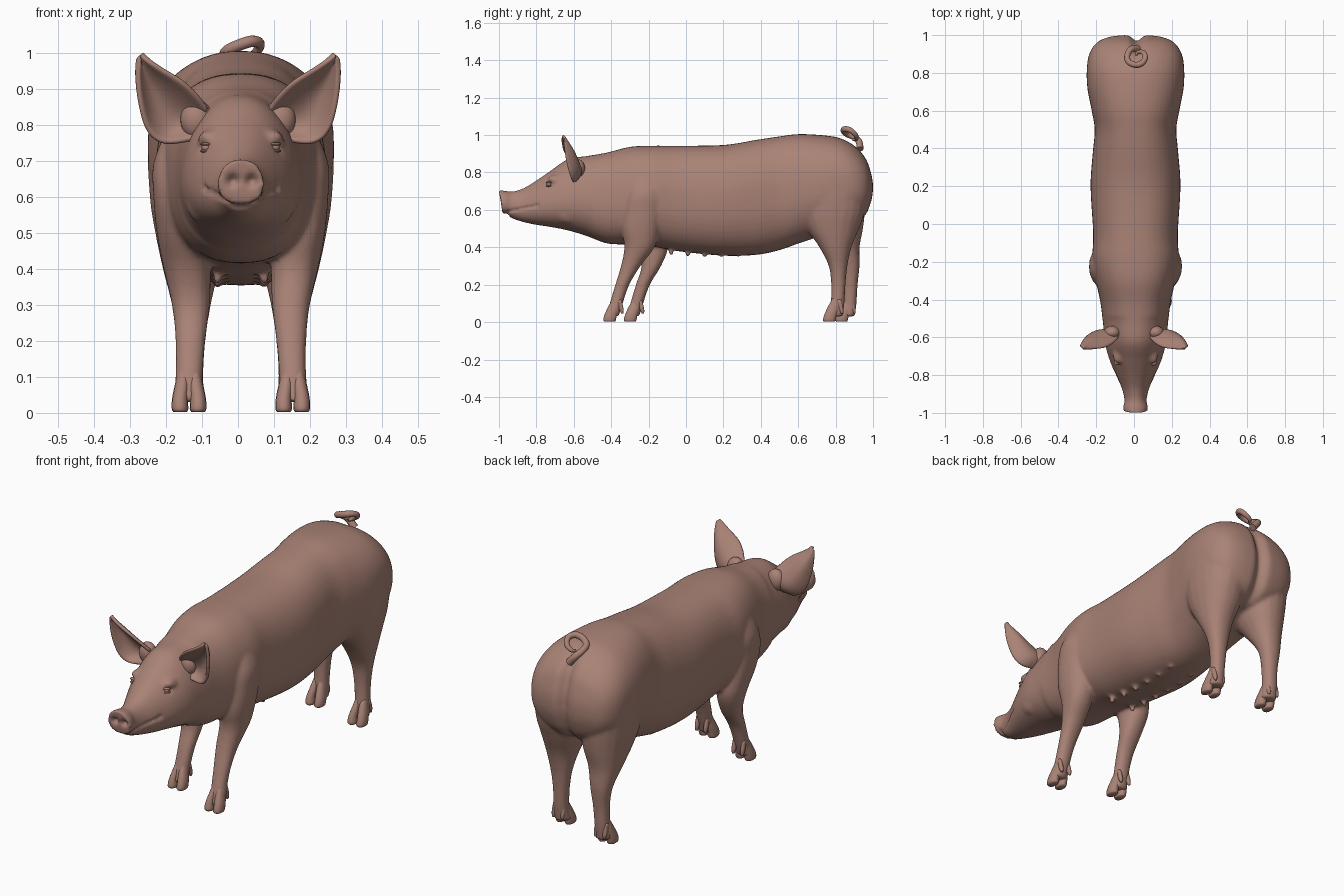
import bpy, bmesh, math
from mathutils import Vector, Matrix

if "Cube" in bpy.data.objects:
    bpy.data.objects.remove(bpy.data.objects["Cube"])

skin = bpy.data.materials.new("pink_brown_skin")
skin.diffuse_color = (0.40, 0.225, 0.18, 1)
skin.use_nodes = True
skin.node_tree.nodes["Principled BSDF"].inputs["Base Color"].default_value = skin.diffuse_color


def spline(rows, steps):
    """Catmull-Rom through rows of numbers."""
    p = [rows[0]] + list(rows) + [rows[-1]]
    out = []
    for i in range(1, len(p) - 2):
        for s in range(steps):
            t = s / steps
            out.append([0.5 * (2 * b + (c - a) * t + (2 * a - 5 * b + 4 * c - d) * t * t
                               + (3 * b - a - 3 * c + d) * t ** 3)
                        for a, b, c, d in zip(*p[i - 1:i + 3])])
    return out + [list(rows[-1])]


def loft(bm, rings):
    loops = [[bm.verts.new(q) for q in r] for r in rings]
    n = len(loops[0])
    for a, b in zip(loops, loops[1:]):
        for i in range(n):
            bm.faces.new((a[i], a[(i + 1) % n], b[(i + 1) % n], b[i]))
    bm.faces.new(loops[0][::-1])
    bm.faces.new(loops[-1])


def circle(n, e=2.0):
    """Unit superellipse points."""
    for i in range(n):
        c, s = math.cos(math.tau * i / n), math.sin(math.tau * i / n)
        yield math.copysign(abs(c) ** (2 / e), c), math.copysign(abs(s) ** (2 / e), s)


def upright(bm, rows, n=20, steps=4, e=2.2):
    """Loft stacked along z from rows of z, x0, x1, y0, y1."""
    loft(bm, [[((a + b) / 2 + (b - a) / 2 * u, (c + d) / 2 + (d - c) / 2 * v, z)
               for u, v in circle(n, e)] for z, a, b, c, d in spline(rows, steps)])


def ball(bm, at, size, seg=16):
    bmesh.ops.create_uvsphere(bm, u_segments=seg, v_segments=seg // 2, radius=1,
                              matrix=Matrix.Translation(at) @ Matrix.Diagonal((*size, 1)))


def finish(bm, name):
    bmesh.ops.recalc_face_normals(bm, faces=bm.faces)
    me = bpy.data.meshes.new(name)
    bm.to_mesh(me)
    bm.free()
    me.materials.append(skin)
    me.shade_smooth()
    ob = bpy.data.objects.new(name, me)
    bpy.context.collection.objects.link(ob)
    return ob


def bake(ob):
    """Apply the modifiers of an object."""
    dg = bpy.context.evaluated_depsgraph_get()
    me = bpy.data.meshes.new_from_object(ob.evaluated_get(dg))
    ob.modifiers.clear()
    ob.data = me
    me.shade_smooth()


# Trunk and head: y, bottom, top, half width, top narrowing
trunk = [
    (-1.0, .578, .705, .064, .08), (-.965, .578, .702, .063, .08), (-.93, .555, .698, .058, .12),
    (-.87, .535, .715, .072, .15), (-.80, .52, .757, .102, .18), (-.72, .508, .812, .134, .2),
    (-.63, .49, .872, .158, .2), (-.53, .46, .888, .170, .12), (-.42, .42, .907, .184, .08),
    (-.30, .415, .937, .210, .03), (-.18, .405, .943, .228, 0), (-.05, .38, .943, .224, 0),
    (.2, .355, .947, .238, 0), (.38, .36, .975, .226, 0), (.5, .385, .993, .216, 0),
    (.6, .42, 1.005, .232, 0), (.72, .46, 1.0, .255, 0), (.82, .50, .985, .258, 0),
    (.90, .52, .945, .245, 0), (.96, .57, .88, .205, 0), (.99, .64, .80, .14, 0), (1.0, .69, .75, .06, 0)]
bm = bmesh.new()
rings = []
for y, lo, hi, w, egg in spline(trunk, 5):
    e = 2.15 if y < -.5 else 2.35
    rings.append([(.008 + w * u * (1 - egg * v), y, (lo + hi) / 2 + (hi - lo) / 2 * v)
                  for u, v in circle(48, e)])
loft(bm, rings)

# Legs: z, inner x, outer x, front y, back y
front_leg = [(.03, .107, .19, -.425, -.36), (.1, .106, .182, -.408, -.338), (.2, .098, .182, -.378, -.303),
             (.3, .086, .192, -.348, -.243), (.4, .083, .215, -.33, -.168), (.5, .08, .234, -.345, -.14),
             (.6, .07, .243, -.34, -.12), (.7, .07, .242, -.32, -.12), (.82, .09, .19, -.28, -.16)]
hind_leg = [(.03, .098, .182, .76, .838), (.1, .104, .178, .773, .847), (.2, .098, .178, .776, .853),
            (.3, .083, .192, .763, .863), (.4, .058, .217, .713, .885), (.5, .02, .238, .648, .925),
            (.6, .005, .253, .62, .958), (.75, .005, .255, .63, .965), (.87, .04, .2, .70, .91)]


def stride(z, amount, side):
    """Legs on one side stand further back."""
    return amount * max(0, min(1, (.6 - z) / .3)) if side < 0 else 0


for side in (1, -1):
    for rows, amount in ((front_leg, .11), (hind_leg, .065)):
        upright(bm, [(z, .008 + side * a, .008 + side * b, c + stride(z, amount, side), d + stride(z, amount, side))
                     for z, a, b, c, d in rows])
    # Teats along the belly
    for i in range(6):
        y = -.08 + i * .09
        ball(bm, (.008 + side * .065, y, .378 - .012 * math.sin(i * .6)), (.014, .014, .024))
    # Brow and cheek volume
    ball(bm, (.008 + side * .085, -.69, .755), (.035, .05, .032))
    ball(bm, (.008 + side * .10, -.62, .60), (.055, .10, .08))

# Fuse into one smooth hide
body = finish(bm, "body")
m = body.modifiers.new("fuse", 'REMESH')
m.mode = 'VOXEL'
m.voxel_size = .009
m = body.modifiers.new("soften", 'SMOOTH')
m.factor = .5
m.iterations = 7
bake(body)

# Sculpted details: centre, radius, displacement
marks = []
for s in (-1, 1):
    marks += [((.012 + s * .026, -.995, .645), .014, (0, .03, 0)),      # nostril
              ((.008 + s * .095, -.725, .737), .020, (-s * .006, .008, 0)),  # eye socket
              ((.008 + s * .095, -.715, .770), .022, (s * .004, -.008, 0)),  # brow
              ((.008 + s * .09, -.79, .625), .016, (-s * .008, 0, 0))]  # mouth corner
for v in body.data.vertices:
    p = v.co
    move = Vector()
    for c, r, d in marks:
        q = (p - Vector(c)).length_squared / (r * r)
        if q < 9:
            move += Vector(d) * math.exp(-q)
    # Mouth line
    if -.972 < p.y < -.79:
        zm = .588 + (p.y + .97) * .2
        g = math.exp(-((p.z - zm) / .007) ** 2)
        move.x -= math.copysign(.010, p.x - .01) * g * min(1, abs(p.x - .01) / .02)
    # Tilted snout disc
    if p.y < -.94:
        move.y -= (p.z - .70) * .16 * min(1, (-.94 - p.y) / .04)
    # Cleft between the hams
    if p.y > .8 and p.z > .42:
        move.y -= .03 * math.exp(-((p.x - .015) / .03) ** 2) * min(1, (p.y - .8) / .15) * min(1, (1 - p.z) / .08)
    v.co = p + move

# Cloven feet: two toes and two dewclaws each
for side in (1, -1):
    for label, yf, amount in (("front", -.44, .11), ("hind", .735, .065)):
        bm = bmesh.new()
        y = yf + (amount if side < 0 else 0)
        cx = .008 + side * .144
        for s in (-1, 1):
            x = cx + s * .025
            upright(bm, [(.003, x - .019, x + .019, y + .002, y + .062), (.012, x - .023, x + .023, y - .003, y + .066),
                         (.04, x - .022, x + .022, y + .004, y + .072), (.08, x - s * .006 - .02, x - s * .006 + .02, y + .022, y + .085),
                         (.13, x - s * .012 - .014, x - s * .012 + .014, y + .05, y + .085)], 14, 3)
            upright(bm, [(.045, x - .006, x + .006, y + .094, y + .106), (.07, x - .011, x + .011, y + .082, y + .107),
                         (.12, x - .009, x + .009, y + .07, y + .095)], 10, 3)
        finish(bm, f"{label}_hoof_{'right' if side > 0 else 'left'}")

# Ears: inner x, z, y, outer x, z, y, cup depth
ear = [(.085, .845, -.605, .10, .765, -.60, .03), (.115, .885, -.635, .20, .748, -.605, .055),
       (.155, .922, -.655, .25, .782, -.62, .06), (.205, .952, -.662, .273, .86, -.64, .05),
       (.245, .978, -.664, .28, .935, -.65, .025), (.268, .998, -.66, .276, .985, -.655, .004)]
for side in (1, -1):
    bm = bmesh.new()
    grid = []
    for xi, zi, yi, xo, zo, yo, cup in spline(ear, 4):
        grid.append([bm.verts.new((side * (xi + (xo - xi) * t), yi + (yo - yi) * t + cup * (1 - (2 * t - 1) ** 2),
                                   zi + (zo - zi) * t)) for t in [k / 12 for k in range(13)]])
    for a, b in zip(grid, grid[1:]):
        for i in range(12):
            bm.faces.new((a[i], a[i + 1], b[i + 1], b[i]))
    ob = finish(bm, "ear_right" if side > 0 else "ear_left")
    m = ob.modifiers.new("thickness", 'SOLIDIFY')
    m.thickness = .016
    m.offset = 0
    m = ob.modifiers.new("round", 'SUBSURF')
    m.levels = m.render_levels = 1
    bake(ob)
    # Fleshy ear root
    bm = bmesh.new()
    ball(bm, (side * .115, -.575, .815), (.045, .036, .055), 24)
    finish(bm, "ear_root_right" if side > 0 else "ear_root_left")

    # Eyeball with upper and lower lids, set on the face
    at = body.closest_point_on_mesh(Vector((.005 + side * .094, -.73, .737)))[1]
    bm = bmesh.new()
    ball(bm, at, (.014, .014, .012))
    for dz in (.009, -.010):
        ball(bm, at + Vector((0, 0, dz)), (.018, .017, .005))
    finish(bm, "eye_right" if side > 0 else "eye_left")

# Curly tail
path = [(.02, .93, .925, 1.2), (-.015, .925, .965, 1.1), (-.035, .895, .99, 1), (-.03, .86, 1.005, 1),
        (.005, .843, 1.022, 1), (.04, .85, 1.032, 1), (.06, .88, 1.025, .9), (.05, .907, 1.0, .8),
        (.022, .91, .98, .65), (.01, .892, .975, .4)]
cu = bpy.data.curves.new("tail", 'CURVE')
cu.dimensions = '3D'
cu.bevel_depth = .016
cu.bevel_resolution = 4
cu.use_fill_caps = True
pts = spline(path, 5)
sp = cu.splines.new('POLY')
sp.points.add(len(pts) - 1)
for q, (x, y, z, r) in zip(sp.points, pts):
    q.co = (x, y, z, 1)
    q.radius = r
cu.materials.append(skin)
tail = bpy.data.objects.new("tail", cu)
bpy.context.collection.objects.link(tail)
sp.use_smooth = True
